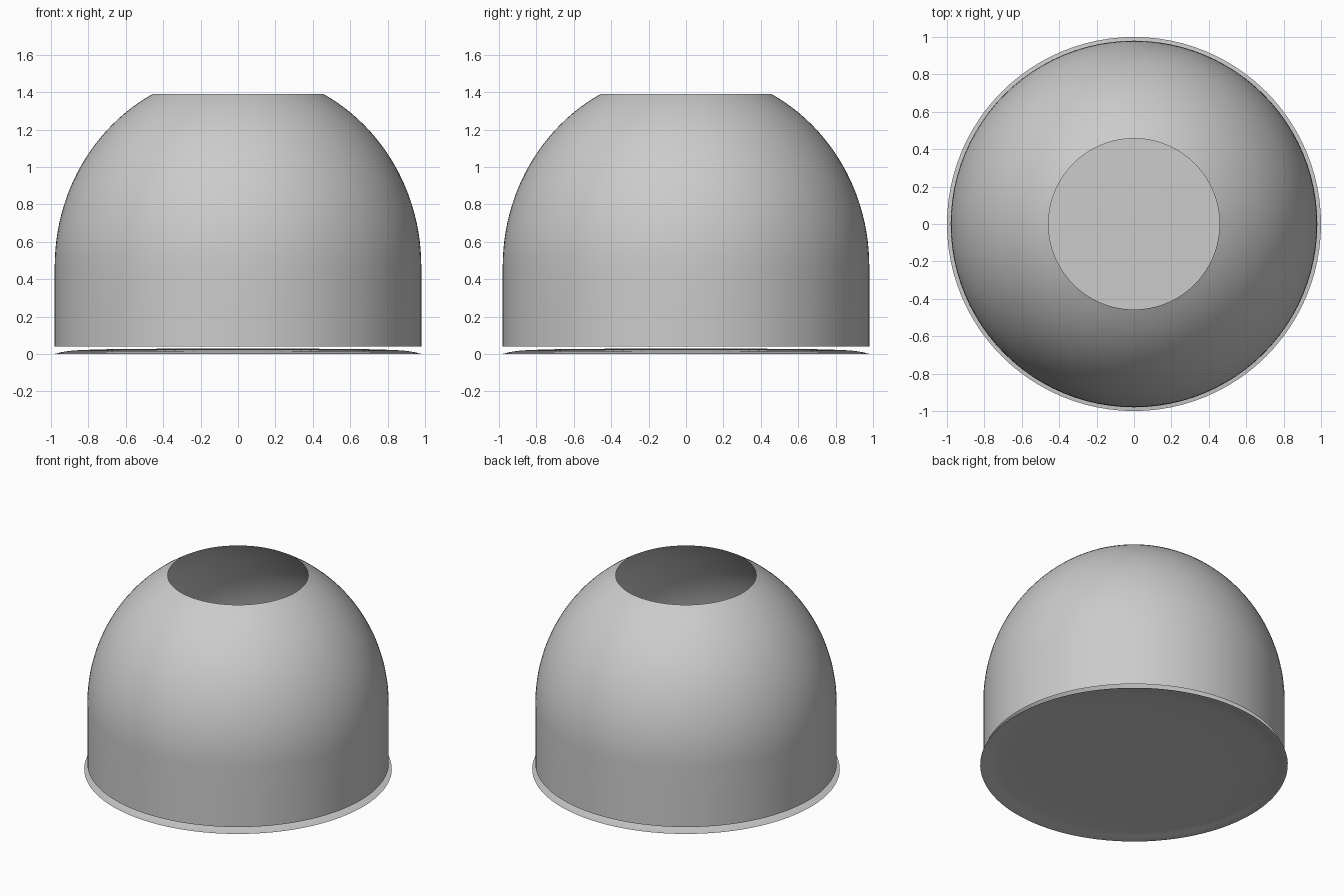
import bpy, bmesh, math

if "Cube" in bpy.data.objects:
    bpy.data.objects.remove(bpy.data.objects["Cube"])

SEGMENTS = 96


def lathe(name, profile, cap_last=False):
    """Revolve (radius, z) points around z into an open sheet."""
    bm = bmesh.new()
    rings = []
    for r, z in profile:
        ring = []
        for i in range(SEGMENTS):
            a = 2 * math.pi * i / SEGMENTS
            ring.append(bm.verts.new((r * math.cos(a), r * math.sin(a), z)))
        rings.append(ring)
    for low, high in zip(rings, rings[1:]):
        for i in range(SEGMENTS):
            j = (i + 1) % SEGMENTS
            bm.faces.new((low[i], low[j], high[j], high[i]))
    if cap_last:
        bm.faces.new(rings[-1])
    mesh = bpy.data.meshes.new(name)
    bm.to_mesh(mesh)
    bm.free()
    obj = bpy.data.objects.new(name, mesh)
    bpy.context.collection.objects.link(obj)
    bpy.ops.object.select_all(action='DESELECT')
    obj.select_set(True)
    bpy.context.view_layer.objects.active = obj
    bpy.ops.object.shade_smooth_by_angle(angle=math.radians(35))
    return obj


# Thin dome shell: straight wall, elliptical shoulder, open top and bottom
WALL_R, SHOULDER_Z, SHOULDER_H, TOP_Z = 0.98, 0.47, 1.04, 1.39
end = math.asin((TOP_Z - SHOULDER_Z) / SHOULDER_H)
shoulder = [(WALL_R * math.cos(end * k / 24), SHOULDER_Z + SHOULDER_H * math.sin(end * k / 24))
            for k in range(25)]
lathe("dome_shell", [(WALL_R, 0.04), (WALL_R, 0.25)] + shoulder)

# Shallow base plate: flat rim rising gently to a raised centre, hollow below
lathe("base_plate", [(1.0, 0.0), (0.975, 0.002), (0.945, 0.010), (0.91, 0.016), (0.87, 0.020),
                     (0.75, 0.025), (0.58, 0.028), (0.3, 0.029), (0.05, 0.03)], cap_last=True)
